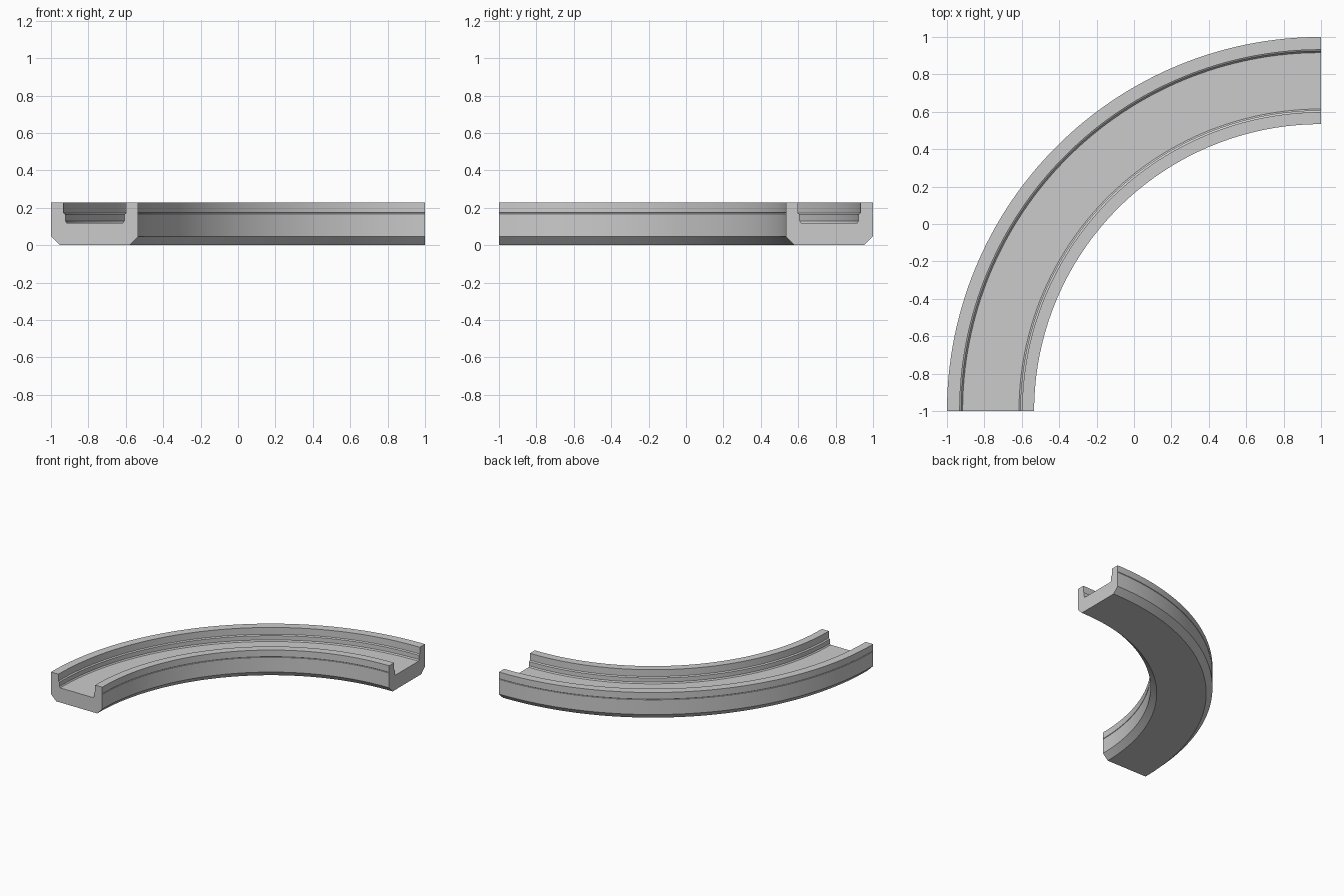
import bpy, bmesh, math

if "Cube" in bpy.data.objects:
    bpy.data.objects.remove(bpy.data.objects["Cube"])

# Curved channel: a cross-section swept a quarter turn about (1, -1)
CENTRE = (1.0, -1.0, 0.0)
SEGMENTS = 64

# Cross-section as (x, z) at the front end, running around the outline
PROFILE = [
    # underside and chamfered outer wall with a fine seam
    (-0.58, 0.0), (-0.953, 0.0), (-1.0, 0.047),
    (-1.0, 0.168), (-0.997, 0.171), (-1.0, 0.174), (-1.0, 0.228),
    # outer side of the stepped channel
    (-0.932, 0.228), (-0.932, 0.172), (-0.923, 0.165),
    (-0.923, 0.13), (-0.916, 0.12),
    # inner side of the stepped channel
    (-0.615, 0.12), (-0.608, 0.13), (-0.608, 0.165),
    (-0.598, 0.172), (-0.598, 0.228),
    # inner wall with matching seam and chamfer
    (-0.534, 0.228), (-0.534, 0.174), (-0.537, 0.171),
    (-0.534, 0.168), (-0.534, 0.047),
]

bm = bmesh.new()
verts = [bm.verts.new((x, -1.0, z)) for x, z in PROFILE]
start_cap = bm.faces.new(verts)
cap_copy = start_cap.copy()

# Sweep the closed section clockwise from the front end to the right end
result = bmesh.ops.spin(bm, geom=list(cap_copy.edges), cent=CENTRE,
                        axis=(0, 0, 1), angle=-math.pi / 2, steps=SEGMENTS,
                        use_duplicate=False)
end_edges = [e for e in result["geom_last"] if isinstance(e, bmesh.types.BMEdge)]
bmesh.ops.edgeloop_fill(bm, edges=end_edges)
bmesh.ops.delete(bm, geom=[cap_copy], context="FACES_ONLY")
bmesh.ops.remove_doubles(bm, verts=bm.verts, dist=1e-5)
bmesh.ops.recalc_face_normals(bm, faces=bm.faces)

mesh = bpy.data.meshes.new("curved_channel")
bm.to_mesh(mesh)
bm.free()
channel = bpy.data.objects.new("curved_channel", mesh)
bpy.context.collection.objects.link(channel)

# Smooth along the curve, crisp across the profile
bpy.context.view_layer.objects.active = channel
channel.select_set(True)
bpy.ops.object.shade_smooth_by_angle(angle=math.radians(25))
